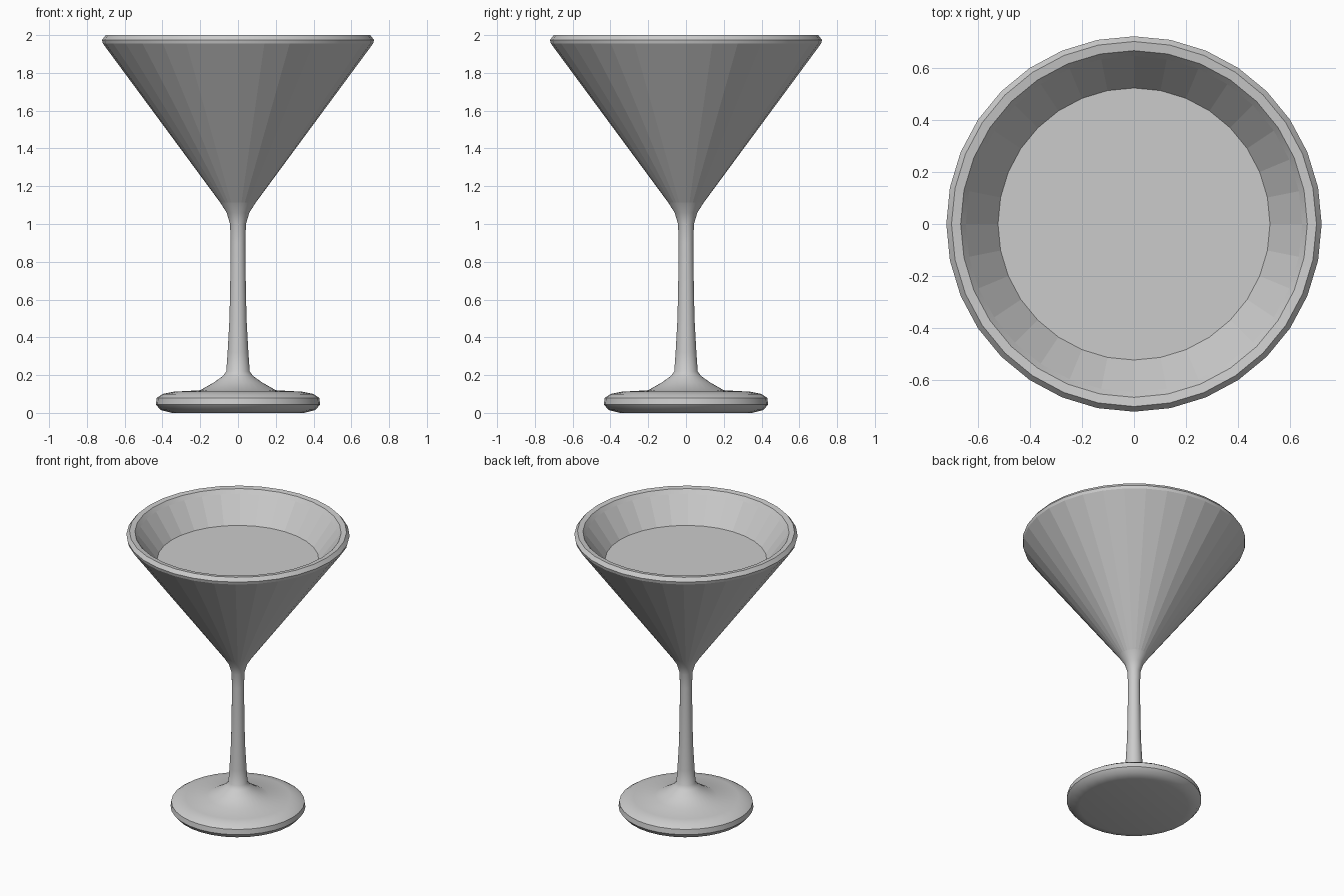
import bpy, bmesh, math

if "Cube" in bpy.data.objects:
    bpy.data.objects.remove(bpy.data.objects["Cube"])

SIDES = 32


def lathe(name, profile, flat=()):
    """Spin an (r, z) profile about z; bands listed in flat keep flat facets."""
    bm = bmesh.new()
    rings = []
    for r, z in profile:
        if r == 0:
            rings.append([bm.verts.new((0, 0, z))] * SIDES)
        else:
            rings.append([bm.verts.new((r * math.cos(a), r * math.sin(a), z))
                          for a in (2 * math.pi * i / SIDES for i in range(SIDES))])
    flat_faces = []
    for k, (lo, hi) in enumerate(zip(rings, rings[1:])):
        for i in range(SIDES):
            j = (i + 1) % SIDES
            quad = list(dict.fromkeys((lo[i], lo[j], hi[j], hi[i])))
            face = bm.faces.new(quad)
            if k in flat:
                flat_faces.append(face)
    bm.normal_update()
    bm.faces.index_update()
    flat_ids = [f.index for f in flat_faces]
    mesh = bpy.data.meshes.new(name)
    bm.to_mesh(mesh)
    bm.free()
    obj = bpy.data.objects.new(name, mesh)
    bpy.context.collection.objects.link(obj)
    bpy.ops.object.select_all(action='DESELECT')
    obj.select_set(True)
    bpy.context.view_layer.objects.active = obj
    bpy.ops.object.shade_smooth_by_angle(angle=math.radians(40))
    for i in flat_ids:
        mesh.polygons[i].use_smooth = False
    return obj


# Foot, stem, bowl and rolled rim as one continuous profile
foot = [(0, 0.01), (0.35, 0), (0.41, 0.015), (0.435, 0.045), (0.43, 0.08),
        (0.40, 0.10), (0.34, 0.112), (0.20, 0.12)]
stem = [(0.13, 0.16), (0.08, 0.195), (0.062, 0.22), (0.055, 0.32), (0.045, 0.5),
        (0.041, 0.7), (0.039, 0.9), (0.042, 1.0)]
bowl_outside = [(0.06, 1.06), (0.095, 1.115), (0.715, 1.955)]
rim = [(0.72, 1.975), (0.70, 2.0), (0.665, 1.995), (0.645, 1.968)]
bowl_inside = [(0.05, 1.157), (0, 1.12)]

profile = foot + stem + bowl_outside + rim + bowl_inside
outer_wall = profile.index((0.095, 1.115))
inner_wall = profile.index((0.645, 1.968))
lathe("cocktail_glass", profile, flat=(outer_wall, inner_wall))

# Drink surface
lathe("drink", [(0.523, 1.80), (0, 1.80)])
